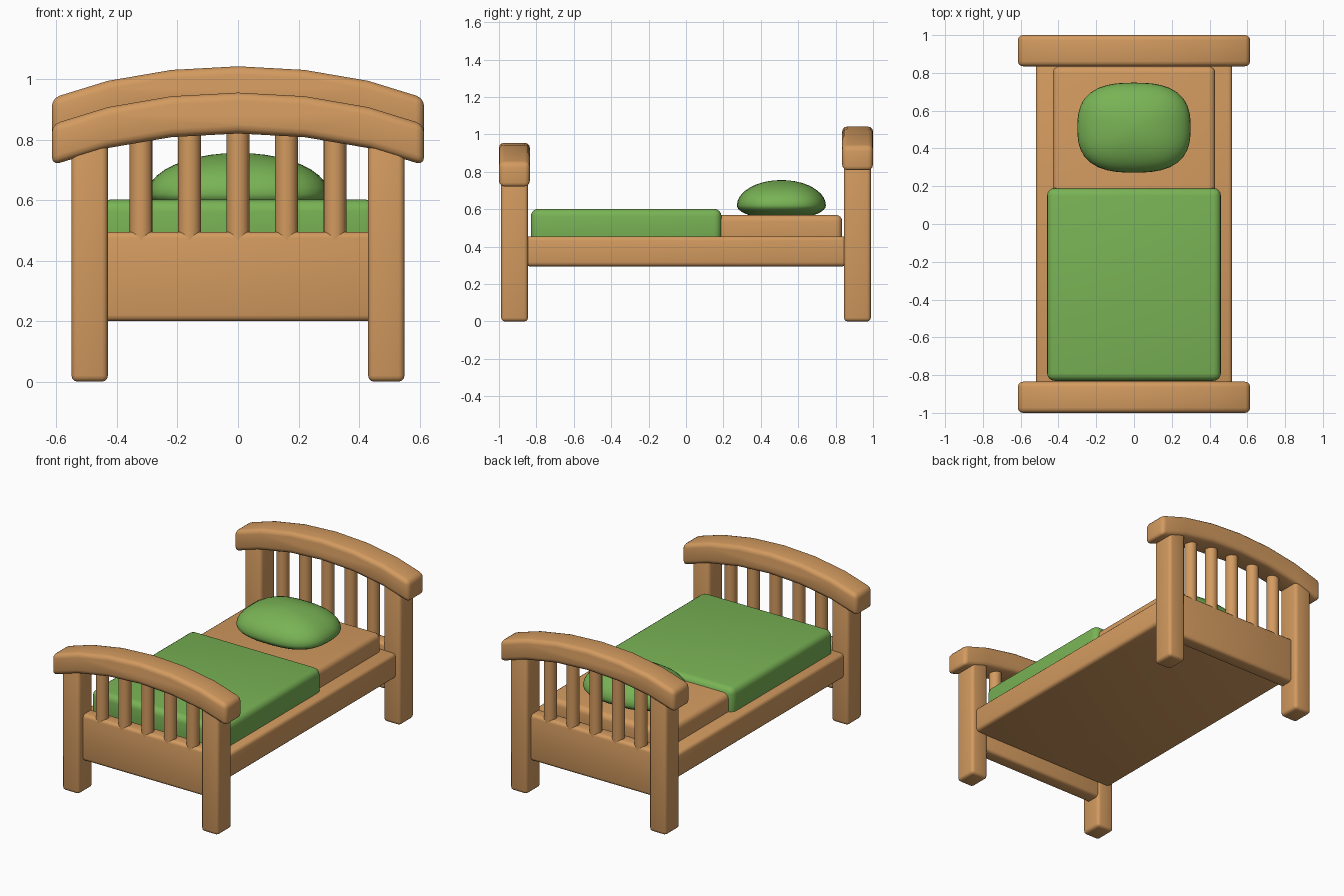
import bpy, bmesh, math

if "Cube" in bpy.data.objects:
    bpy.data.objects.remove(bpy.data.objects["Cube"])

def material(name, rgb):
    m = bpy.data.materials.new(name)
    m.diffuse_color = (*rgb, 1)
    m.use_nodes = True
    m.node_tree.nodes["Principled BSDF"].inputs["Base Color"].default_value = m.diffuse_color
    return m

wood = material("warm wood", (0.65, 0.325, 0.115))
green = material("leaf green", (0.19, 0.45, 0.09))

def finish(bm, name, mat, bevel=0, segments=3):
    bmesh.ops.recalc_face_normals(bm, faces=bm.faces)
    me = bpy.data.meshes.new(name)
    bm.to_mesh(me)
    bm.free()
    me.materials.append(mat)
    ob = bpy.data.objects.new(name, me)
    bpy.context.collection.objects.link(ob)
    bpy.ops.object.select_all(action='DESELECT')
    bpy.context.view_layer.objects.active = ob
    ob.select_set(True)
    if bevel:
        b = ob.modifiers.new("Bevel", 'BEVEL')
        b.width, b.segments = bevel, segments
        b.limit_method, b.angle_limit = 'ANGLE', math.radians(40)
        bpy.ops.object.modifier_apply(modifier=b.name)
    bpy.ops.object.shade_smooth_by_angle(angle=math.radians(40))
    return ob

def box(name, mat, x, y, z, bevel, segments=3):
    bm = bmesh.new()
    bmesh.ops.create_cube(bm, size=1)
    for v in bm.verts:
        v.co = [(a + b) / 2 + c * (b - a) for (a, b), c in zip((x, y, z), v.co)]
    return finish(bm, name, mat, bevel, segments)

def rod(name, x, y, z0, z1, r):
    bm = bmesh.new()
    bmesh.ops.create_cone(bm, cap_ends=True, segments=16, radius1=r, radius2=r, depth=z1 - z0)
    bmesh.ops.translate(bm, verts=bm.verts, vec=(x, y, (z0 + z1) / 2))
    return finish(bm, name, wood)

def arched_rail(name, y0, y1, lift):
    # faceted arch profile, extruded in depth
    half = [(0.22, 0.943), (0.43, 0.907), (0.615, 0.85)]
    arc = [(-x, z) for x, z in reversed(half)] + [(0, 0.955)] + half
    outline = arc + [(x, z - 0.135) for x, z in reversed(arc)]
    bm = bmesh.new()
    f = bm.faces.new([bm.verts.new((x, y0, z + lift)) for x, z in outline])
    r = bmesh.ops.extrude_face_region(bm, geom=[f])
    new = [v for v in r["geom"] if isinstance(v, bmesh.types.BMVert)]
    bmesh.ops.translate(bm, verts=new, vec=(0, y1 - y0, 0))
    return finish(bm, name, wood, 0.027)

# footboard and headboard: legs, panel, slats, arched rail
for board, s, lift in (("foot", -1, 0.0), ("head", 1, 0.087)):
    span = lambda a, b: tuple(sorted((s * a, s * b)))
    for side, sx in (("left", -1), ("right", 1)):
        box(f"{board}_{side}_leg", wood, tuple(sorted((sx * 0.43, sx * 0.55))),
            span(0.845, 0.988), (0, 0.81 + lift), 0.02)
    box(f"{board}_panel", wood, (-0.45, 0.45), span(0.852, 0.945), (0.2, 0.495), 0.02)
    for i in range(5):
        rod(f"{board}_slat_{i + 1}", -0.32 + 0.16 * i, s * 0.908, 0.47, 0.85 + lift, 0.038)
    arched_rail(f"{board}_rail", *span(0.835, 1.0), lift)

# bed base, mattress and blanket
box("bed_base", wood, (-0.52, 0.52), (-0.86, 0.86), (0.295, 0.455), 0.022)
box("mattress", wood, (-0.43, 0.43), (-0.81, 0.835), (0.40, 0.57), 0.035, 4)
box("blanket", green, (-0.46, 0.46), (-0.83, 0.19), (0.41, 0.602), 0.04, 4)

# pillow: sphere squared off in plan, flattened underneath
bm = bmesh.new()
bmesh.ops.create_uvsphere(bm, u_segments=40, v_segments=20, radius=1)
for v in bm.verts:
    x, y, z = v.co
    r = math.hypot(x, y)
    if r > 1e-6:
        n = (abs(x / r) ** 2.7 + abs(y / r) ** 2.7) ** (-1 / 2.7)
        x, y = x * n, y * n
    v.co = (x * 0.3, 0.51 + y * 0.238, 0.62 + z * (0.136 if z > 0 else 0.075))
    v.co.z = max(v.co.z, 0.565)
finish(bm, "pillow", green)
